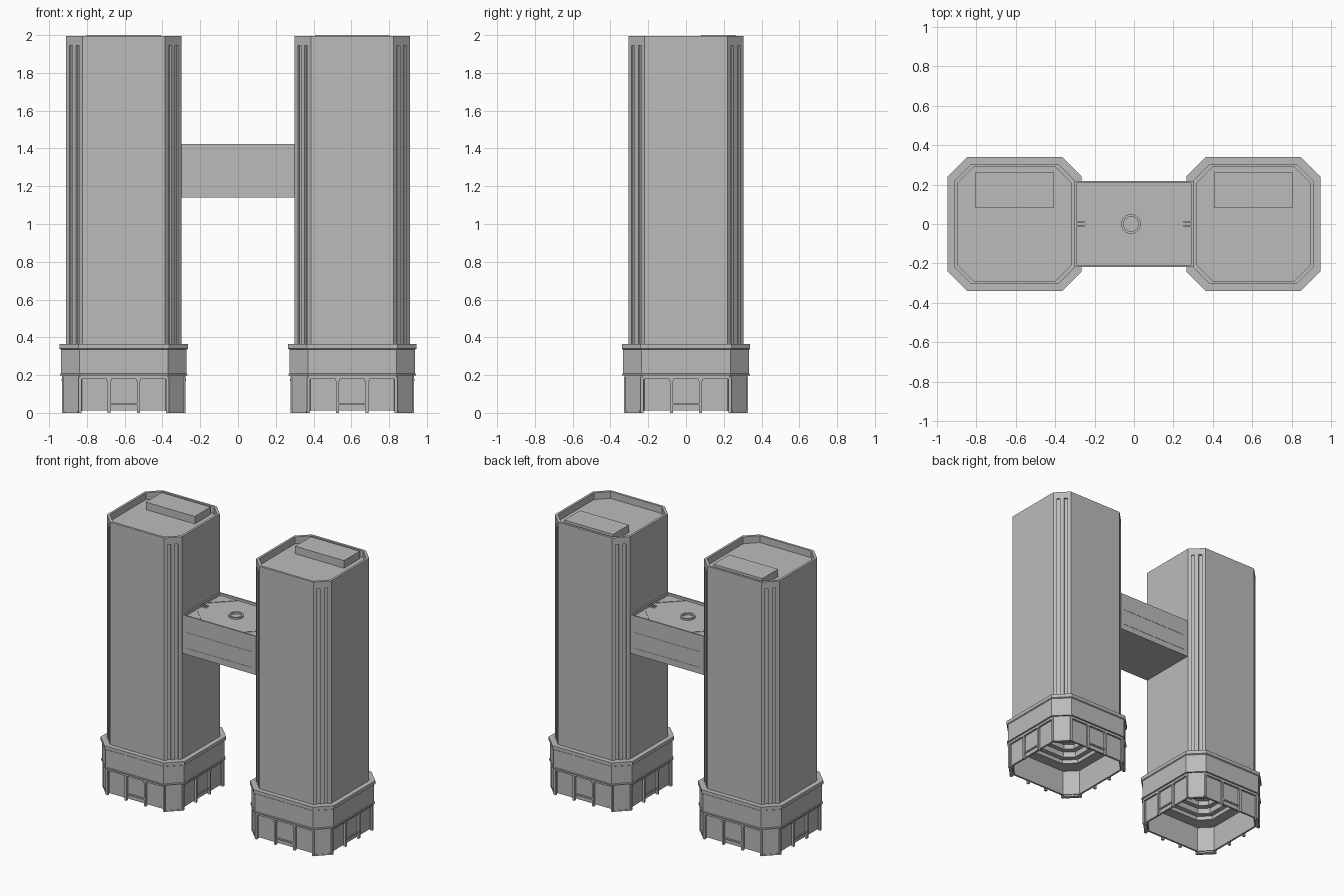
import bpy, bmesh, math
from mathutils import Matrix, Vector

cube = bpy.data.objects.get("Cube")
if cube:
    bpy.data.objects.remove(cube, do_unlink=True)

GREY = (0.5, 0.5, 0.5, 1)
concrete = bpy.data.materials.new("plain_grey")
concrete.use_nodes = True
concrete.diffuse_color = GREY
concrete.node_tree.nodes["Principled BSDF"].inputs["Base Color"].default_value = GREY


def finish(name, bm, offset=(0, 0, 0)):
    bmesh.ops.recalc_face_normals(bm, faces=bm.faces)
    mesh = bpy.data.meshes.new(name)
    bm.to_mesh(mesh)
    bm.free()
    mesh.materials.append(concrete)
    obj = bpy.data.objects.new(name, mesh)
    obj.location = offset
    bpy.context.collection.objects.link(obj)
    return obj


def octagon(half, cut, grooves=False, depth=0.012):
    """Square with cut corners, optionally with two grooves down each cut."""
    pts = []
    for k in range(4):
        turn = Matrix.Rotation(k * math.pi / 2, 2)
        a, b = Vector((half, half - cut)), Vector((half - cut, half))
        inward = Vector((-1, -1)).normalized() * depth
        corner = [a]
        if grooves:
            for t0, t1 in ((0.2, 0.38), (0.62, 0.8)):
                p, q = a.lerp(b, t0), a.lerp(b, t1)
                corner += [p, p + inward, q + inward, q]
        corner.append(b)
        pts += [turn @ p for p in corner]
    return pts


def loft(name, sections, offset, closed=True, grooves=False):
    """Stack octagons (half, cut, z); closed joins last to first as a hollow ring."""
    bm = bmesh.new()
    loops = [[bm.verts.new((p.x, p.y, z)) for p in octagon(h, c, grooves)]
             for h, c, z in sections]
    pairs = list(zip(loops, loops[1:]))
    if closed:
        pairs.append((loops[-1], loops[0]))
    else:
        bm.faces.new(loops[0])
        bm.faces.new(loops[-1])
    for lo, hi in pairs:
        n = len(lo)
        for i in range(n):
            j = (i + 1) % n
            bm.faces.new((lo[i], lo[j], hi[j], hi[i]))
    return finish(name, bm, offset)


def add_box(bm, size, centre, angle=0):
    m = (Matrix.Rotation(angle, 4, 'Z') @ Matrix.Translation(centre)
         @ Matrix.Diagonal((*size, 1)))
    bmesh.ops.create_cube(bm, size=1, matrix=m)


def box(name, size, centre):
    bm = bmesh.new()
    add_box(bm, size, centre)
    return finish(name, bm)


def around(name, boxes, offset, start=0):
    """Repeat boxes on all four sides of a tower."""
    bm = bmesh.new()
    for k in range(4):
        for size, centre in boxes:
            add_box(bm, size, centre, start + k * math.pi / 2)
    return finish(name, bm, offset)


def tower(side, x):
    at = (x, 0, 0)
    # Grooved shaft, parapet and rooftop plant room
    loft(side + "_shaft", [(0.305, 0.086, 0.30), (0.305, 0.086, 1.945)],
         at, closed=False, grooves=True)
    loft(side + "_parapet", [(0.305, 0.086, 1.945), (0.305, 0.086, 1.995),
                             (0.288, 0.08, 1.995), (0.288, 0.08, 1.945)], at)
    box(side + "_roof_box", (0.396, 0.183, 0.06), (x, 0.172, 1.97))

    # Podium band with overhanging cap and stepped soffit
    loft(side + "_podium", [(0.30, 0.085, 0.365), (0.34, 0.1, 0.365), (0.34, 0.1, 0.34),
                            (0.333, 0.098, 0.335), (0.333, 0.098, 0.208),
                            (0.338, 0.1, 0.205), (0.338, 0.1, 0.197),
                            (0.22, 0.075, 0.197), (0.22, 0.075, 0.225),
                            (0.185, 0.06, 0.225), (0.185, 0.06, 0.265),
                            (0.15, 0.05, 0.265), (0.15, 0.05, 0.30)], at)

    # Open-bottomed ground floor wall
    loft(side + "_lobby_wall", [(0.312, 0.085, 0.012), (0.312, 0.085, 0.2),
                                (0.298, 0.08, 0.2), (0.298, 0.08, 0.012)], at)
    loft(side + "_lobby_beam", [(0.326, 0.095, 0.18), (0.326, 0.095, 0.2),
                                (0.305, 0.085, 0.2), (0.305, 0.085, 0.18)], at)

    # Corner piers on the cut corners
    reach = (0.327 + 0.232) / math.sqrt(2)
    around(side + "_corner_piers",
           [((0.13, 0.022, 0.19), (0, -reach + 0.011, 0.105)),
            ((0.10, 0.026, 0.012), (0, -reach + 0.011, 0.006))], at, math.pi / 4)

    # Posts, bay frames and entrance bars
    posts = []
    for s in (-1, 1):
        posts += [((0.016, 0.018, 0.178), (s * 0.078, -0.318, 0.089)),
                  ((0.024, 0.022, 0.01), (s * 0.078, -0.318, 0.175)),
                  ((0.016, 0.018, 0.19), (s * 0.232, -0.318, 0.095))]
    posts.append(((0.14, 0.012, 0.01), (0, -0.315, 0.046)))
    around(side + "_lobby_posts", posts, at)


tower("right", -0.605)
tower("left", 0.605)

# Bridge between the towers, with a low rim round its roof
HX, HY, DECK = 0.30, 0.217, 1.405
box("bridge_body", (2 * HX, 2 * HY, DECK - 1.14), (0, 0, (DECK + 1.14) / 2))
bm = bmesh.new()
for s in (-1, 1):
    add_box(bm, (2 * HX, 0.01, 0.02), (0, s * (HY - 0.005), 1.413))
    add_box(bm, (0.01, 2 * HY, 0.02), (s * (HX - 0.005), 0, 1.413))
finish("bridge_rim", bm)

# Shallow trim lines on the bridge sides
bm = bmesh.new()
for s in (-1, 1):
    for z in (1.185, 1.30):
        add_box(bm, (0.54, 0.004, 0.004), (0, s * HY, z))
finish("bridge_trim", bm)

# Diagonal roof strips and small end fins
bm = bmesh.new()
for sx in (-1, 1):
    for sy in (-1, 1):
        a, b = Vector((sx * 0.145, sy * 0.205, DECK)), Vector((sx * 0.288, sy * 0.062, DECK))
        m = (Matrix.Translation((a + b) / 2)
             @ Matrix.Rotation(math.atan2(b.y - a.y, b.x - a.x), 4, 'Z')
             @ Matrix.Diagonal(((b - a).length, 0.005, 0.006, 1)))
        bmesh.ops.create_cube(bm, size=1, matrix=m)
        add_box(bm, (0.045, 0.004, 0.012), (sx * 0.27, sy * 0.01, DECK + 0.005))
finish("roof_strips", bm)

# Round roof hatch ring
bm = bmesh.new()
rings = []
for r, z in ((0.05, 0), (0.05, 0.012), (0.038, 0.012), (0.038, 0)):
    rings.append([bm.verts.new((-0.015 + r * math.cos(math.tau * i / 24),
                                r * math.sin(math.tau * i / 24), DECK + z))
                  for i in range(24)])
for k in range(4):
    lo, hi = rings[k], rings[(k + 1) % 4]
    for i in range(24):
        j = (i + 1) % 24
        bm.faces.new((lo[i], lo[j], hi[j], hi[i]))
finish("hatch_ring", bm)
